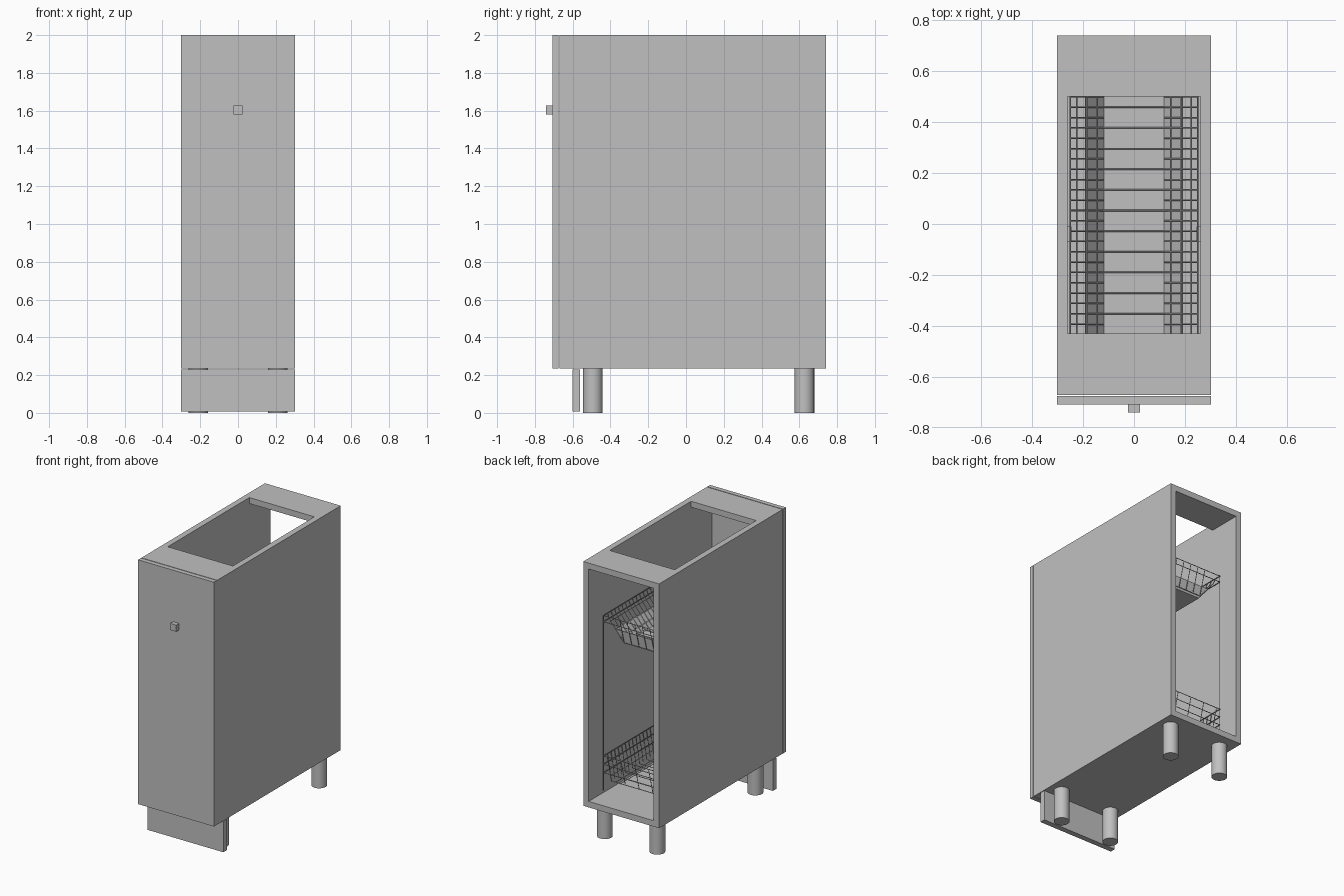
import bpy

cube = bpy.data.objects.get("Cube")
if cube:
    bpy.data.objects.remove(cube, do_unlink=True)

grey = bpy.data.materials.new("light_grey")
grey.use_nodes = True
colour = (0.53, 0.53, 0.53, 1)
grey.diffuse_color = colour
grey.node_tree.nodes["Principled BSDF"].inputs["Base Color"].default_value = colour


def box(name, x, y, z):
    """Box spanning the given (low, high) ranges."""
    spans = (x, y, z)
    bpy.ops.mesh.primitive_cube_add(size=1, location=[(a + b) / 2 for a, b in spans])
    ob = bpy.context.object
    ob.name = name
    ob.scale = [b - a for a, b in spans]
    bpy.ops.object.transform_apply(location=False, rotation=False, scale=True)
    ob.data.materials.append(grey)
    return ob


def wires(name, paths, radius=0.003):
    """One mesh of thin rods; each path is (points, closed)."""
    cu = bpy.data.curves.new(name, "CURVE")
    cu.dimensions = "3D"
    cu.bevel_depth = radius
    cu.bevel_resolution = 0
    cu.use_fill_caps = True
    for pts, closed in paths:
        sp = cu.splines.new("POLY")
        sp.points.add(len(pts) - 1)
        for p, co in zip(sp.points, pts):
            p.co = (*co, 1)
        sp.use_cyclic_u = closed
    ob = bpy.data.objects.new(name, cu)
    bpy.context.collection.objects.link(ob)
    cu.materials.append(grey)
    bpy.ops.object.select_all(action="DESELECT")
    ob.select_set(True)
    bpy.context.view_layer.objects.active = ob
    bpy.ops.object.convert(target="MESH")


def loop(x, y0, y1, z):
    return ([(-x, y0, z), (x, y0, z), (x, y1, z), (-x, y1, z)], True)


# Carcass
W, IN, BACK, FRONT, BASE, TOP = 0.303, 0.26, 0.74, -0.67, 0.235, 2.0
T = W - IN
for side, s in (("left", 1), ("right", -1)):
    box(side + "_panel", sorted((s * IN, s * W)), (FRONT, BACK), (BASE, TOP))
box("bottom_panel", (-IN, IN), (FRONT, BACK), (BASE, BASE + T))
box("front_rail", (-IN, IN), (FRONT, -0.43), (TOP - T, TOP))
box("back_rail", (-IN, IN), (0.5, BACK), (TOP - T, TOP))

# Door, knob and plinth
box("door", (-W, W), (-0.708, -0.675), (BASE, TOP))
box("knob", (-0.024, 0.024), (-0.74, -0.708), (1.58, 1.628))
box("plinth", (-W, W), (-0.6, -0.56), (0.008, 0.23))

# Legs
for end, y in (("front", -0.493), ("back", 0.627)):
    for side, x in (("left", 0.21), ("right", -0.21)):
        bpy.ops.mesh.primitive_cylinder_add(vertices=24, radius=0.052, depth=BASE,
                                            location=(x, y, BASE / 2))
        leg = bpy.context.object
        leg.name = f"{end}_{side}_leg"
        leg.data.materials.append(grey)
        bpy.ops.object.shade_smooth_by_angle()

# Pull-out baskets
Y0, Y1, RIM = -0.64, 0.585, 0.25
RIBS = [Y0 + 0.045 + i * 0.0405 for i in range(29)]


def basket(name, rims, floor, half):
    paths = [loop(RIM, Y0, Y1, z) for z in rims]
    # Bent ribs along both sides
    for y in RIBS:
        for s in (1, -1):
            paths.append(([(s * RIM, y, rims[0]), (s * (RIM - 0.02), y, rims[-1]),
                           (s * half, y, floor)], False))
    # Cross rods, with lengthwise rods underneath
    for y in RIBS[::2]:
        paths.append(([(-half, y, floor), (half, y, floor)], False))
    for x in (0.145, 0.185, 0.225):
        t = max(0, (x - half) / (RIM - 0.02 - half))
        z = floor + t * (rims[-1] - floor)
        for s in (1, -1):
            paths.append(([(s * x, Y0 + 0.04, z), (s * x, Y1 - 0.04, z)], False))
    # End ribs
    for i in range(-2, 3):
        x = i * half / 2
        for y, d in ((Y0, 0.05), (Y1, -0.05)):
            paths.append(([(x, y, rims[0]), (x, y + d, floor)], False))
    wires(name, paths)


basket("upper_basket", (1.565, 1.52), 1.385, 0.12)
basket("lower_basket", (0.55, 0.49, 0.43), 0.36, 0.22)

# Solid flared tray lining the upper basket
tray = box("upper_tray", (-0.12, 0.12), (Y0 + 0.06, Y1 - 0.06), (1.375, 1.465))
for v in tray.data.vertices:
    if v.co.z > 0:
        v.co.x *= 1.6
        v.co.y *= 1.02
import bmesh
bm = bmesh.new()
bm.from_mesh(tray.data)
bm.faces.ensure_lookup_table()
bmesh.ops.delete(bm, geom=[max(bm.faces, key=lambda f: f.calc_center_median().z)],
                 context="FACES_ONLY")
bm.to_mesh(tray.data)
bm.free()
solid = tray.modifiers.new("thickness", "SOLIDIFY")
solid.thickness = 0.004

# Uprights joining the two baskets
wires("basket_frame", [([(s * RIM, y, 0.3), (s * RIM, y, 1.565)], False)
                       for s in (1, -1) for y in (Y0, Y1)])

# Small runner clips on the side walls
for side, s in (("left", 1), ("right", -1)):
    box(side + "_runner", sorted((s * 0.245, s * IN)), (-0.07, -0.01), (0.3, 0.34))
